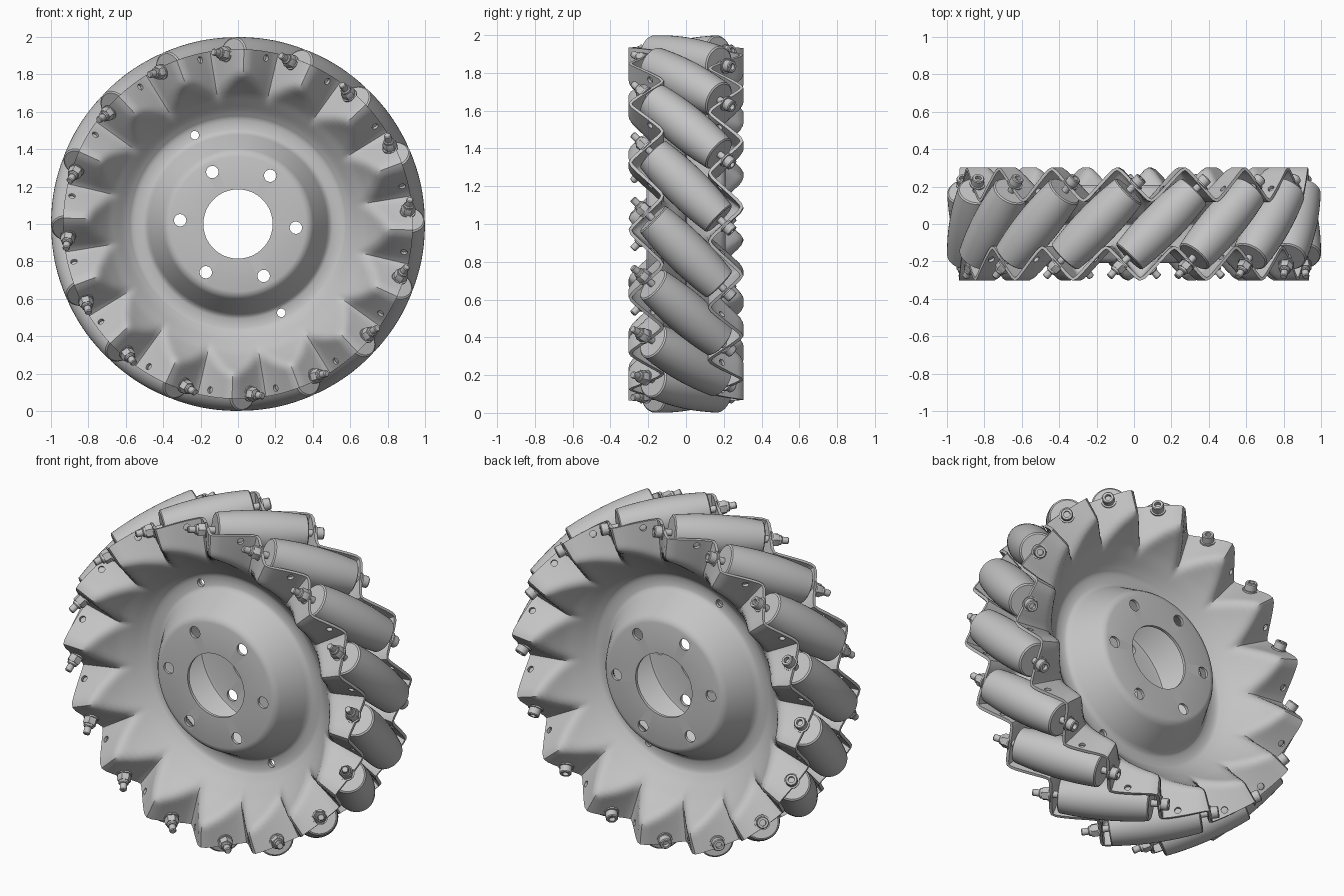
import bpy, bmesh, math
from mathutils import Matrix, Vector

cube = bpy.data.objects.get("Cube")
if cube:
    bpy.data.objects.remove(cube, do_unlink=True)

COUNT = 16                       # rollers around the wheel
STEP = 2 * math.pi / COUNT
PHASE = math.radians(13)         # angle of the first roller
AXLE_R = 0.885                   # wheel centre to roller centre
RIM_R = 0.935
THICK = 0.017

metal = bpy.data.materials.new("grey_metal")
metal.use_nodes = True
metal.diffuse_color = (0.55, 0.55, 0.55, 1)
metal.node_tree.nodes["Principled BSDF"].inputs["Base Color"].default_value = (0.55, 0.55, 0.55, 1)


def add_object(name, mesh, matrix=None):
    obj = bpy.data.objects.new(name, mesh)
    bpy.context.collection.objects.link(obj)
    if matrix:
        obj.matrix_world = matrix
    return obj


def to_mesh(bm, name):
    mesh = bpy.data.meshes.new(name)
    bm.to_mesh(mesh)
    bm.free()
    mesh.materials.append(metal)
    return mesh


def activate(obj):
    bpy.ops.object.select_all(action='DESELECT')
    obj.select_set(True)
    bpy.context.view_layer.objects.active = obj


def smooth(obj, degrees=35):
    activate(obj)
    bpy.ops.object.shade_smooth_by_angle(angle=math.radians(degrees))


def lathe(name, profile, segments):
    """Revolve (radius, height) points around local z."""
    bm = bmesh.new()
    verts = [bm.verts.new((r, 0, h)) for r, h in profile]
    edges = [bm.edges.new(pair) for pair in zip(verts, verts[1:])]
    bmesh.ops.spin(bm, geom=verts + edges, cent=(0, 0, 0), axis=(0, 0, 1),
                   angle=2 * math.pi, steps=segments)
    bmesh.ops.remove_doubles(bm, verts=bm.verts, dist=1e-5)
    bmesh.ops.recalc_face_normals(bm, faces=bm.faces)
    return to_mesh(bm, name)


def polar(r, angle, y=0):
    return Vector((r * math.cos(angle), y, 1 + r * math.sin(angle)))


def frame(origin, angle, along):
    """Matrix whose z axis lies in the wheel surface: along = (tangent, y)."""
    radial = Vector((math.cos(angle), 0, math.sin(angle)))
    tangent = Vector((-math.sin(angle), 0, math.cos(angle)))
    z = (tangent * along[0] + Vector((0, along[1], 0))).normalized()
    rot = Matrix((radial, z.cross(radial), z)).transposed()
    return Matrix.Translation(origin) @ rot.to_4x4()


# Side plate shape: hub face, cone, clamping flat and bowl, as (radius, height)
PROFILE = [(0.185, 0.2), (0.36, 0.2), (0.38, 0.194), (0.395, 0.175), (0.47, 0.04),
           (0.485, 0.019), (0.505, 0.01), (0.555, 0.01), (0.575, 0.016), (0.61, 0.04),
           (0.70, 0.13), (0.76, 0.215), (0.80, 0.29), (0.85, 0.39), (0.94, 0.58)]


def bowl(r):
    for (r0, h0), (r1, h1) in zip(PROFILE, PROFILE[1:]):
        if r <= r1:
            return h0 + (h1 - h0) * (r - r0) / (r1 - r0)


def zigzag(u):
    k = 0.965
    return 0.21 + 0.085 * math.asin(k * math.cos(COUNT * (u - math.radians(7.4)))) / math.asin(k)


def plate_height(r, u):
    """Bowl blended smoothly into the folded rim."""
    a, b = bowl(r), zigzag(u)
    if r < 0.58:
        return a
    soft = 0.05 * min(1, (r - 0.58) / 0.05)
    h = max(soft - abs(a - b), 0)
    return min(a, b) - (h * h / (4 * soft) if soft > 0 else 0)


def make_plate(name, side):
    radii = [r for r, h in PROFILE[:9]]
    rings = 19
    radii += [0.58 + (RIM_R - 0.58) * i / rings for i in range(rings + 1)]
    around = COUNT * 18
    bm = bmesh.new()
    grid = []
    for r in radii:
        row = []
        for j in range(around):
            u = 2 * math.pi * j / around
            row.append(bm.verts.new(polar(r, PHASE + side * u, -side * plate_height(r, u))))
        grid.append(row)
    for a, b in zip(grid, grid[1:]):
        for j in range(around):
            n = (j + 1) % around
            bm.faces.new((a[j], a[n], b[n], b[j]))
    bmesh.ops.recalc_face_normals(bm, faces=bm.faces)
    plate = add_object(name, to_mesh(bm, name))
    solid = plate.modifiers.new("thickness", 'SOLIDIFY')
    solid.thickness = THICK
    solid.offset = 0
    return plate


def make_cutter(side):
    """All drill holes of one plate in a single mesh."""
    bm = bmesh.new()

    def drill(radius, depth, matrix):
        bmesh.ops.create_cone(bm, cap_ends=True, segments=20, radius1=radius,
                              radius2=radius, depth=depth, matrix=matrix)
    for i in range(6):
        a = math.radians(56.3 + 60 * i)
        drill(0.033, 0.12, frame(polar(0.31, a, -side * 0.2), a, (0, 1)))
    for a in (math.radians(116), math.radians(-64)):
        drill(0.023, 0.12, frame(polar(0.528, a), a, (0, 1)))
    for i in range(COUNT):
        u = math.radians(0.3) + i * STEP
        a = PHASE + side * u
        drill(0.018, 0.1, frame(polar(0.9, a, -side * zigzag(u)), a, (1, 1)))
    cutter = add_object("hole_cutter", to_mesh(bm, "hole_cutter"))
    cutter.hide_render = True
    return cutter


# Two folded side plates, back to back
for name, side in (("front_plate", 1), ("rear_plate", -1)):
    plate = make_plate(name, side)
    cutter = make_cutter(side)
    cut = plate.modifiers.new("holes", 'BOOLEAN')
    cut.operation = 'DIFFERENCE'
    cut.solver = 'EXACT'
    cut.object = cutter
    activate(plate)
    for modifier in [m.name for m in plate.modifiers]:
        bpy.ops.object.modifier_apply(modifier=modifier)
    bpy.data.objects.remove(cutter, do_unlink=True)
    smooth(plate)

# Barrel roller whose outline follows the wheel's outer circle
HALF = 0.25
barrel = [(0, -HALF), (0.09, -HALF)]
for i in range(13):
    t = (HALF - 0.006) * (i / 6 - 1)
    barrel.append((1 - math.sqrt(AXLE_R ** 2 + t * t / 2), t))
barrel += [(0.09, HALF), (0, HALF)]
roller_mesh = lathe("roller", barrel, 40)

# Bolt with socket head at the rear end and thread tip at the front
bolt_mesh = lathe("bolt", [(0, -0.325), (0.017, -0.325), (0.017, -0.348), (0.029, -0.348),
                           (0.033, -0.343), (0.033, -0.307), (0.042, -0.307), (0.042, -0.298),
                           (0.019, -0.298), (0.019, 0.395), (0.015, 0.4), (0, 0.4)], 20)
nut_mesh = lathe("nut", [(0.018, 0.307), (0.038, 0.307), (0.038, 0.34), (0.034, 0.345),
                         (0.018, 0.345)], 6)
collar_mesh = lathe("nut_collar", [(0.018, 0.298), (0.042, 0.298), (0.042, 0.307),
                                   (0.028, 0.307), (0.028, 0.356), (0.023, 0.361),
                                   (0.018, 0.361)], 20)

for i in range(COUNT):
    angle = PHASE + i * STEP
    matrix = frame(polar(AXLE_R, angle), angle, (1, -1))
    for name, mesh in (("roller", roller_mesh), ("bolt", bolt_mesh),
                       ("nut", nut_mesh), ("nut_collar", collar_mesh)):
        part = add_object(f"{name}_{i + 1}", mesh, matrix)
        if i == 0:
            smooth(part)
